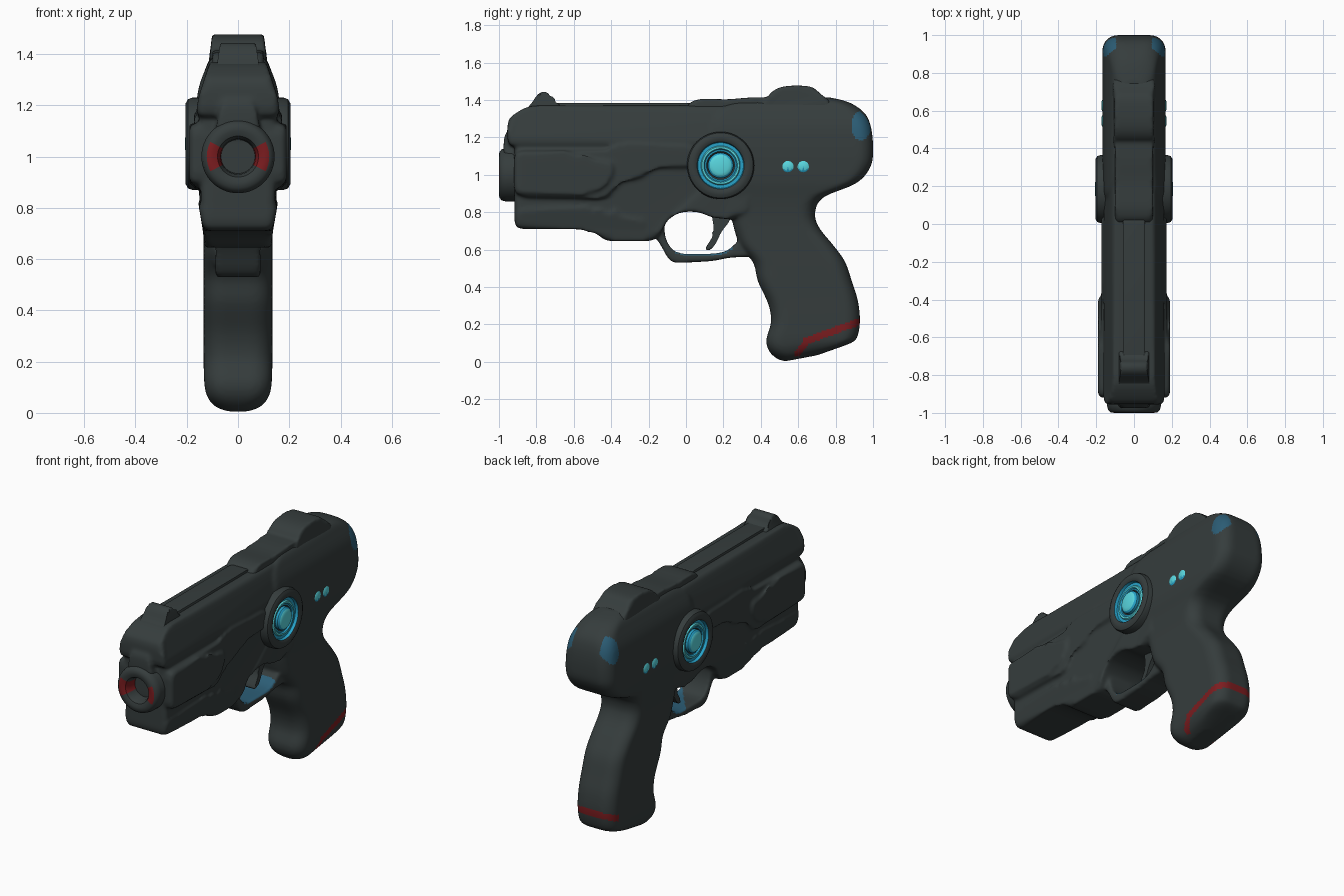
import bpy, bmesh, math
from mathutils import Vector

if "Cube" in bpy.data.objects:
    bpy.data.objects.remove(bpy.data.objects["Cube"])


def material(name, rgb):
    m = bpy.data.materials.new(name)
    m.use_nodes = True
    m.diffuse_color = (*rgb, 1)
    m.node_tree.nodes["Principled BSDF"].inputs["Base Color"].default_value = (*rgb, 1)
    return m


GREY = material("dark grey", (.036, .046, .046))
RED = material("deep red", (.2, .012, .014))
DIM = material("dim blue", (.025, .11, .18))
BLUE = material("bright blue", (.02, .36, .58))
CYAN = material("light cyan", (.1, .68, .74))


def rounded(outline):
    """Cut the corners of an outline twice so that it reads as a curve."""
    pts = [Vector(p) for p in outline]
    for _ in range(2):
        cut = []
        for a, b in zip(pts, pts[1:] + pts[:1]):
            step = (b - a).normalized() * min((b - a).length / 4, .025)
            cut += [a + step, b - step]
        pts = cut
    return pts


def prism(bm, outline, half, bevel, taper=None):
    """Side outline (y, z) made solid across x, with rounded side edges.
    taper = (start z, end z, width factor at the end)."""
    old = set(bm.verts)
    outline = rounded(outline)
    caps = [[bm.verts.new((x, y, z)) for y, z in outline] for x in (-half, half)]
    edges = [e for c in caps for e in bm.faces.new(c).edges]
    n = len(outline)
    for i in range(n):
        j = (i + 1) % n
        bm.faces.new((caps[0][i], caps[0][j], caps[1][j], caps[1][i]))
    bmesh.ops.bevel(bm, geom=edges, offset=bevel, segments=4, profile=.5,
                    affect='EDGES', clamp_overlap=False)
    if taper:
        start, end, factor = taper
        for v in set(bm.verts) - old:
            t = min(1, max(0, (v.co.z - start) / (end - start)))
            v.co.x *= 1 + t * (factor - 1)


def loft(bm, stations, corner):
    """Rounded-rectangle rings through (front y, front z, back y, back z, half width)."""
    pts = [Vector(s) for s in stations]
    pts = [pts[0]] + pts + [pts[-1]]
    smooth = []
    for a, b, c, d in zip(pts, pts[1:], pts[2:], pts[3:]):
        for k in range(4):
            t = k / 4
            smooth.append((b * 2 + (c - a) * t + (a * 2 - b * 5 + c * 4 - d) * t ** 2
                           + (b * 3 - a - c * 3 + d) * t ** 3) / 2)
    smooth.append(pts[-1])
    rings = []
    for fy, fz, by, bz, half in smooth:
        front, back = Vector((0, fy, fz)), Vector((0, by, bz))
        mid, along = (front + back) / 2, (back - front).normalized()
        reach = (back - front).length / 2
        r = min(corner, half * .8)
        ring = []
        for q, (sx, sy) in enumerate(((1, 1), (-1, 1), (-1, -1), (1, -1))):
            for k in range(7):
                t = math.pi / 2 * (q + k / 6)
                ring.append(bm.verts.new(mid + along * (sy * (reach - r) + r * math.sin(t))
                                         + Vector((sx * (half - r) + r * math.cos(t), 0, 0))))
        rings.append(ring)
    for p, q in zip(rings, rings[1:]):
        for i in range(len(p)):
            j = (i + 1) % len(p)
            bm.faces.new((p[i], p[j], q[j], q[i]))
    bm.faces.new(rings[0])
    bm.faces.new(rings[-1])


def finish(name, bm, mats=(GREY,)):
    bmesh.ops.recalc_face_normals(bm, faces=bm.faces)
    me = bpy.data.meshes.new(name)
    bm.to_mesh(me)
    bm.free()
    for m in mats:
        me.materials.append(m)
    me.polygons.foreach_set("use_smooth", [True] * len(me.polygons))
    me.set_sharp_from_angle(angle=math.radians(40))
    ob = bpy.data.objects.new(name, me)
    bpy.context.collection.objects.link(ob)
    return ob


def part(name, *piece):
    bm = bmesh.new()
    prism(bm, *piece)
    finish(name, bm)


def blend(name, pieces, mats=(GREY,), rule=None):
    """Fuse solids into one softly moulded shell, then colour faces by rule."""
    bm = bmesh.new()
    for build, *args in pieces:
        build(bm, *args)
    ob = finish(name, bm)
    mod = ob.modifiers.new("fuse", 'REMESH')
    mod.mode, mod.voxel_size = 'VOXEL', .009
    mod = ob.modifiers.new("soften", 'SMOOTH')
    mod.factor, mod.iterations = .5, 10
    me = bpy.data.meshes.new_from_object(
        ob.evaluated_get(bpy.context.evaluated_depsgraph_get()))
    ob.modifiers.clear()
    ob.data = me
    me.materials.clear()
    for m in mats:
        me.materials.append(m)
    for p in me.polygons:
        p.use_smooth = True
        p.material_index = rule(p.center, p.normal) if rule else 0


def lathe(name, profile, centre, axis, mats=(GREY,), rule=lambda c: 0, steps=64):
    """Turn (radius, distance) points about an axis direction."""
    bm = bmesh.new()
    a = Vector(axis)
    u = a.orthogonal().normalized()
    w = a.cross(u)
    rings = []
    for r, d in profile:
        ts = [2 * math.pi * i / steps for i in range(steps)] if r else [0]
        rings.append([bm.verts.new(Vector(centre) + a * d + (u * math.cos(t) + w * math.sin(t)) * r)
                      for t in ts])
    for p, q in zip(rings, rings[1:]):
        for i in range(steps):
            j = (i + 1) % steps
            f = bm.faces.new((p[i], p[j], q[0]) if len(q) == 1 else (p[i], p[j], q[j], q[i]))
            f.material_index = rule(f.calc_center_median())
    bm.faces.new(rings[0])
    finish(name, bm, mats)


# Body: frame, slide, rear hump running into the grip, guard and side panels
frame = [(-.917, .71), (-.57, .71), (-.48, .69), (-.43, .645), (-.17, .645), (-.13, .7),
         (-.1, .76), (-.03, .803), (.07, .803), (.14, .77), (.27, .76), (.36, .85),
         (.4, 1.2), (-.917, 1.2)]
rear = [(.3, 1.405, .76, 1.415, .06), (.2, 1.38, .87, 1.388, .105), (.12, 1.33, .955, 1.33, .132),
        (.1, 1.25, .99, 1.25, .157), (.1, 1.13, 1.0, 1.13, .167), (.1, 1.04, .985, 1.04, .167),
        (.12, .96, .91, .955, .163), (.2, .88, .735, .88, .15), (.24, .8, .69, .8, .14),
        (.255, .72, .71, .72, .135), (.29, .62, .79, .62, .134), (.36, .53, .85, .535, .134),
        (.385, .43, .887, .43, .134), (.44, .31, .918, .33, .134), (.455, .215, .93, .225, .134),
        (.43, .12, .918, .14, .132), (.443, .06, .89, .105, .122), (.485, .018, .8, .07, .095),
        (.53, .003, .7, .035, .05)]
guard = [(-.19, .7), (-.14, .635), (-.09, .54), (-.05, .528), (.15, .539), (.24, .56), (.36, .56),
         (.36, .68), (.275, .645), (.225, .592), (.15, .577), (-.06, .577), (-.115, .66), (-.115, .76)]
front_panel = [(-.92, .89), (-.5, .89), (-.38, .98), (-.38, 1.08), (-.54, 1.08), (-.6, 1.13),
               (-.92, 1.13)]
long_panel = [(-.9, .88), (-.42, .87), (-.36, .97), (-.24, .98), (-.18, 1.04), (.05, 1.04),
              (.05, 1.16), (-.36, 1.17), (-.42, 1.13), (-.9, 1.13)]
lower_rail = [(-.917, .71), (-.917, .83), (-.48, .83), (-.4, .78), (-.2, .78), (-.2, .65),
              (-.42, .65), (-.5, .71)]
slide = [(-.955, 1.15), (-.955, 1.29), (-.92, 1.325), (-.84, 1.37), (.4, 1.37), (.4, 1.15)]
front_ridge = [(-.975, 1.08), (-.975, 1.2), (-.955, 1.235), (-.85, 1.235), (-.85, 1.08)]


def body_colour(c, n):
    if abs(c.x) > .095 and ((c.y - .935) / .053) ** 2 + ((c.z - 1.262) / .077) ** 2 < 1:
        return 2
    if .02 - c.x * 1.2 < c.y < .25 and .55 < c.z < .65 and abs(c.x) < .09 and n.z > .4:
        return 2
    if c.z < .3 and (c.x > -.1 or c.y > .85):
        if c.y > .63 and abs(c.z - .115 - (c.y - .65) * .36) < .02:
            return 1
        if .58 < c.y <= .65 and .03 < c.z < .13 and abs(c.z - .115 - (c.y - .65) * 1.3) < .028:
            return 1
    return 0


blend("body_shell", [(prism, frame, .152, .03, (.82, .66, .86)), (loft, rear, .08),
                     (prism, guard, .088, .014), (prism, front_panel, .19, .025),
                     (prism, long_panel, .172, .015), (prism, lower_rail, .156, .03, (.82, .68, .84)),
                     (prism, slide, .161, .025, (1.22, 1.37, .68)),
                     (prism, front_ridge, .09, .015, (1.1, 1.23, .65))],
      (GREY, RED, DIM), body_colour)

# Top rib and sights
part("top_rib", [(-.76, 1.33), (-.76, 1.385), (.05, 1.385), (.05, 1.33)], .058, .01)
part("front_sight", [(-.88, 1.33), (-.83, 1.375), (-.795, 1.43), (-.765, 1.446), (-.735, 1.438),
                     (-.715, 1.395), (-.67, 1.375), (-.67, 1.33)], .082, .012, (1.36, 1.44, .85))
blend("rear_sight", [(prism, [(-.02, 1.3), (.01, 1.385), (.08, 1.409), (.22, 1.402), (.34, 1.414),
                              (.6, 1.414), (.6, 1.3)], .1, .02),
                     (prism, [(.38, 1.3), (.43, 1.41), (.465, 1.452), (.52, 1.474), (.6, 1.478),
                              (.68, 1.472), (.72, 1.43), (.78, 1.39), (.78, 1.3)],
                      .113, .02, (1.39, 1.47, .9))])


# Muzzle with red side marks
def muzzle_colour(c):
    r = math.hypot(c.x, c.z - 1)
    return int(c.y < -.93 and r < .122 and abs(c.z - 1) < .52 * abs(c.x))


lathe("muzzle", [(.143, .85), (.143, .96), (.137, .985), (.122, .998), (.1, 1), (.08, .992),
                 (.069, .965), (.065, .9), (0, .9)], (0, 0, 1), (0, -1, 0), (GREY, RED), muzzle_colour)

# Trigger
part("trigger", [(.13, .82), (.15, .72), (.145, .67), (.097, .6), (.13, .595), (.165, .64),
                 (.19, .7), (.235, .75), (.25, .82)], .04, .008)


# Round energy dials and indicator lights on both sides
def dial_colour(c):
    r = math.hypot(c.y - .185, c.z - 1.05)
    return 0 if r > .124 or r < .075 else 2 if .088 < r < .105 else 1


for side in (-1, 1):
    axis = (side, 0, 0)
    lathe("dial_housing", [(.18, .1), (.18, .178), (.174, .195), (.158, .204), (.138, .204),
                           (.126, .197), (.122, .18), (.105, .18), (.1, .188), (.09, .188),
                           (.084, .18), (.076, .18), (.068, .172), (0, .172)],
          (0, .185, 1.05), axis, (GREY, BLUE, CYAN), dial_colour)
    lathe("dial_core", [(.068, .15), (.068, .19), (.058, .2), (.04, .205), (0, .207)],
          (0, .185, 1.05), axis, (CYAN, BLUE),
          lambda c: int(math.hypot(c.y - .185, c.z - 1.05) > .06))
    for y in (.545, .627):
        lathe("indicator_light", [(.032, .14), (.032, .166), (.024, .171), (0, .173)],
              (0, y, 1.045), axis, (CYAN, BLUE), lambda c: int(c.z < 1.03), 24)
